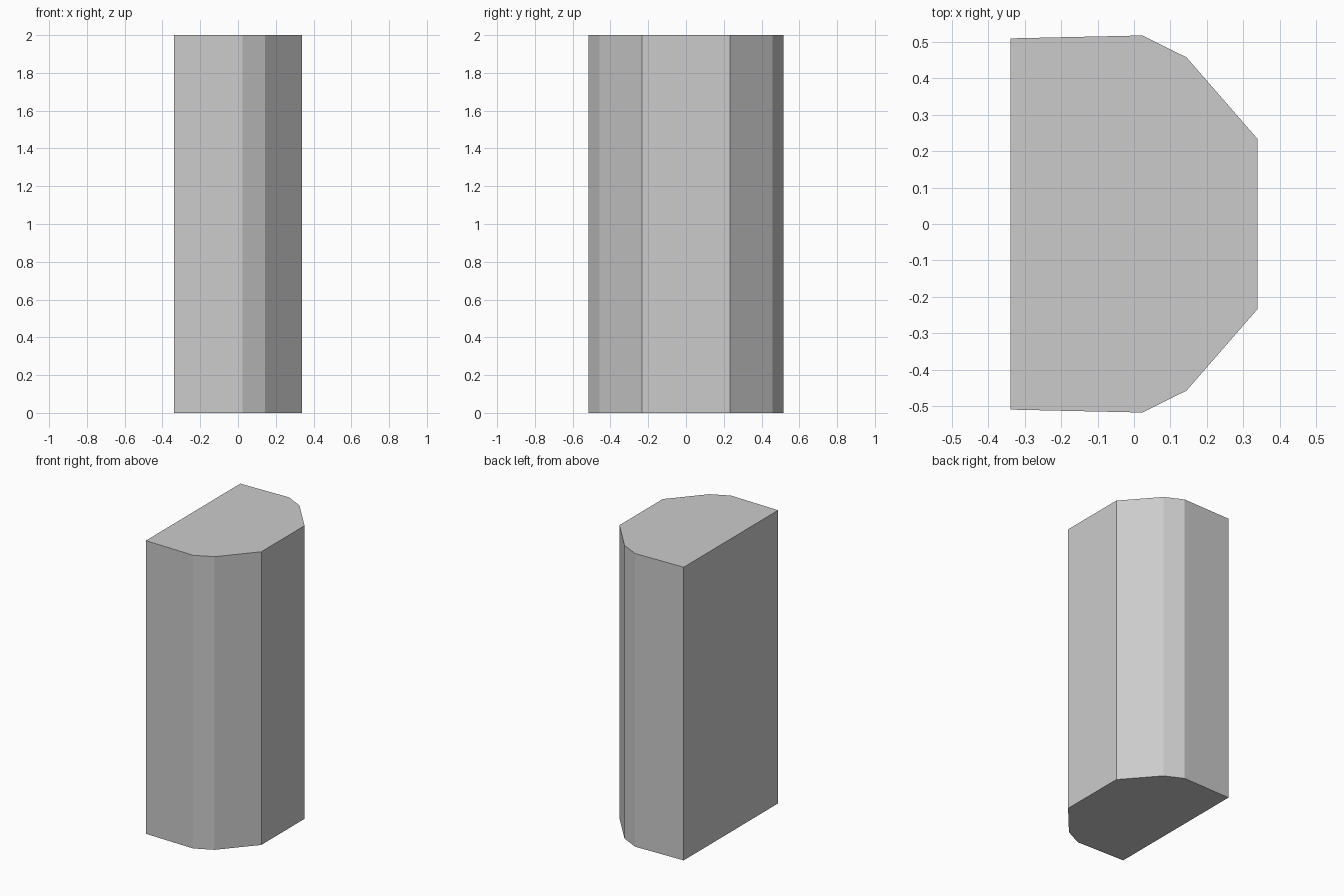
import bpy
import bmesh

if "Cube" in bpy.data.objects:
    bpy.data.objects.remove(bpy.data.objects["Cube"])

HEIGHT = 2.0

# Half of the D-shaped cross-section, mirrored across y = 0
half = [(0.339, 0.233), (0.144, 0.457), (0.023, 0.517), (-0.339, 0.509)]
profile = half + [(x, -y) for x, y in reversed(half)]

# Column: fill the profile and extrude it upward
bm = bmesh.new()
base = bm.faces.new([bm.verts.new((x, y, 0)) for x, y in profile])
top = bmesh.ops.extrude_face_region(bm, geom=[base], use_keep_orig=True)
top_verts = [g for g in top["geom"] if isinstance(g, bmesh.types.BMVert)]
bmesh.ops.translate(bm, verts=top_verts, vec=(0, 0, HEIGHT))
bmesh.ops.recalc_face_normals(bm, faces=bm.faces)

mesh = bpy.data.meshes.new("column")
bm.to_mesh(mesh)
bm.free()
bpy.context.collection.objects.link(bpy.data.objects.new("column", mesh))
